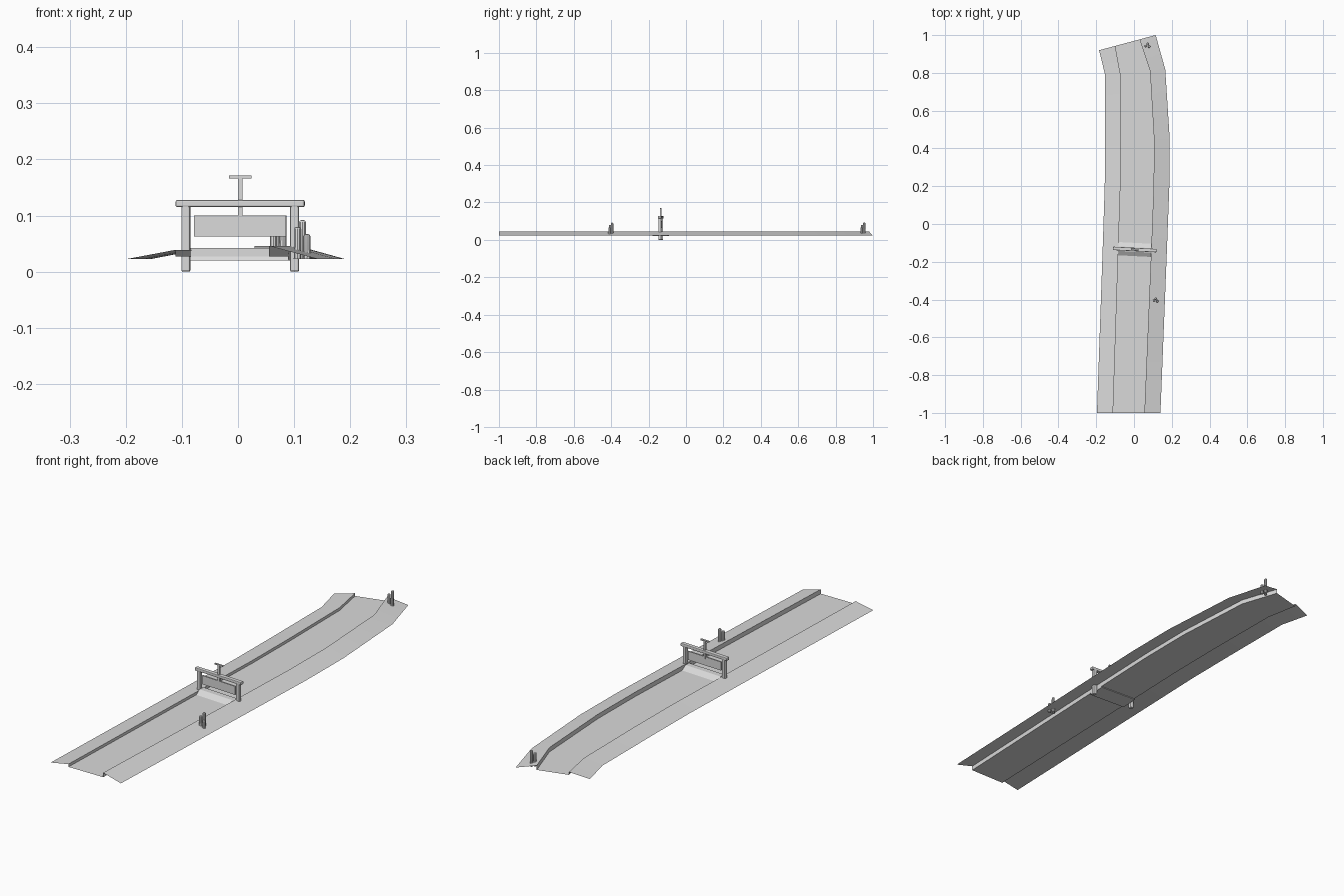
import bpy, bmesh
from math import radians, cos, sin
from mathutils import Matrix, Vector

cube = bpy.data.objects.get("Cube")
if cube:
    bpy.data.objects.remove(cube, do_unlink=True)

GREY = (0.7, 0.7, 0.7, 1.0)
mat = bpy.data.materials.new("plain grey")
mat.use_nodes = True
mat.diffuse_color = GREY
mat.node_tree.nodes["Principled BSDF"].inputs["Base Color"].default_value = GREY


def finish(name, bm, matrix=Matrix(), smooth=False):
    """Turn a bmesh into a named, coloured object."""
    bm.transform(matrix)
    mesh = bpy.data.meshes.new(name)
    bm.to_mesh(mesh)
    bm.free()
    mesh.materials.append(mat)
    obj = bpy.data.objects.new(name, mesh)
    bpy.context.collection.objects.link(obj)
    if smooth:
        bpy.ops.object.select_all(action="DESELECT")
        obj.select_set(True)
        bpy.context.view_layer.objects.active = obj
        bpy.ops.object.shade_smooth_by_angle(angle=radians(30))
    return obj


def box(name, low, high, matrix, bevel=0.0):
    """Box between two corners, with optional chamfered edges."""
    low, high = Vector(low), Vector(high)
    bm = bmesh.new()
    bmesh.ops.create_cube(bm, size=1)
    bm.transform(Matrix.Translation((low + high) / 2) @ Matrix.Diagonal((*(high - low), 1)))
    if bevel:
        bmesh.ops.bevel(bm, geom=bm.edges[:], offset=bevel, segments=2,
                        profile=0.5, affect="EDGES")
    return finish(name, bm, matrix)


# Channel: open cross-section swept along a gently bending path
# stations: centre x, centre y, turn in degrees, bank half width, bed half width
STATIONS = [
    (-0.028, -1.0, 0, 0.168, 0.083),
    (0.004, -0.14, -2, 0.17, 0.087),
    (0.016, 0.2, 0, 0.171, 0.088),
    (0.018, 0.45, 0, 0.171, 0.088),
    (0.006, 0.805, 5, 0.16, 0.079),
    (-0.035, 0.96, 15, 0.155, 0.067),
]
BANK_FOOT, BED, RIGHT_TOP, LEFT_TOP = 0.023, 0.027, 0.039, 0.046

bm = bmesh.new()
rows = []
for cx, cy, turn, outer, inner in STATIONS:
    section = [(-outer, BANK_FOOT), (-inner, RIGHT_TOP), (-inner, BED),
               (inner, BED), (inner, LEFT_TOP), (outer, BANK_FOOT)]
    a = radians(turn)
    rows.append([bm.verts.new((cx + u * cos(a), cy + u * sin(a), z)) for u, z in section])
for r0, r1 in zip(rows, rows[1:]):
    for i in range(len(r0) - 1):
        bm.faces.new((r0[i], r0[i + 1], r1[i + 1], r1[i]))
finish("channel", bm, smooth=True)

# Sluice gate frame, slightly turned to cross the channel squarely
GATE = Matrix.Translation((0.004, -0.135, 0)) @ Matrix.Rotation(radians(-3), 4, "Z")
for name, x in (("gate_right_post", -0.097), ("gate_left_post", 0.097)):
    box(name, (x - 0.008, -0.008, 0), (x + 0.008, 0.008, 0.12), GATE, 0.003)
box("gate_top_beam", (-0.115, -0.009, 0.115), (0.115, 0.009, 0.128), GATE, 0.003)
box("gate_panel", (-0.082, -0.003, 0.063), (0.082, 0.003, 0.1), GATE)
box("gate_stem", (-0.004, -0.004, 0.09), (0.004, 0.004, 0.168), GATE)
box("gate_handle", (-0.02, -0.004, 0.166), (0.02, 0.004, 0.171), GATE)

# Sill: low ramped hump under the gate
bm = bmesh.new()
profile = [(-0.04, 0.02), (-0.035, 0.027), (-0.012, 0.042),
           (0.012, 0.042), (0.035, 0.027), (0.04, 0.02)]
face = bm.faces.new([bm.verts.new((-0.088, y, z)) for y, z in profile])
sides = bmesh.ops.extrude_face_region(bm, geom=[face])
bmesh.ops.translate(bm, verts=[g for g in sides["geom"] if isinstance(g, bmesh.types.BMVert)],
                    vec=(0.176, 0, 0))
bmesh.ops.recalc_face_normals(bm, faces=bm.faces[:])
finish("gate_sill", bm, GATE)


# Stumps: clusters of three round-topped posts on the left bank
def stump(name, x, y, top, radius=0.007, base=0.023):
    bm = bmesh.new()
    bmesh.ops.create_cone(bm, cap_ends=True, segments=10, radius1=radius,
                          radius2=radius * 0.9, depth=top - base)
    rim = [e for e in bm.edges if all(v.co.z > 0 for v in e.verts)]
    bmesh.ops.bevel(bm, geom=rim, offset=0.004, segments=2, profile=0.5, affect="EDGES")
    finish(name, bm, Matrix.Translation((x, y, (top + base) / 2)), smooth=True)


for place, cx, cy in (("front", 0.114, -0.403), ("back", 0.071, 0.945)):
    for i, (dx, dy, top) in enumerate([(-0.008, -0.003, 0.08),
                                       (0.001, 0.008, 0.092),
                                       (0.009, -0.006, 0.067)]):
        stump(f"{place}_stump_{i + 1}", cx + dx, cy + dy, top)
